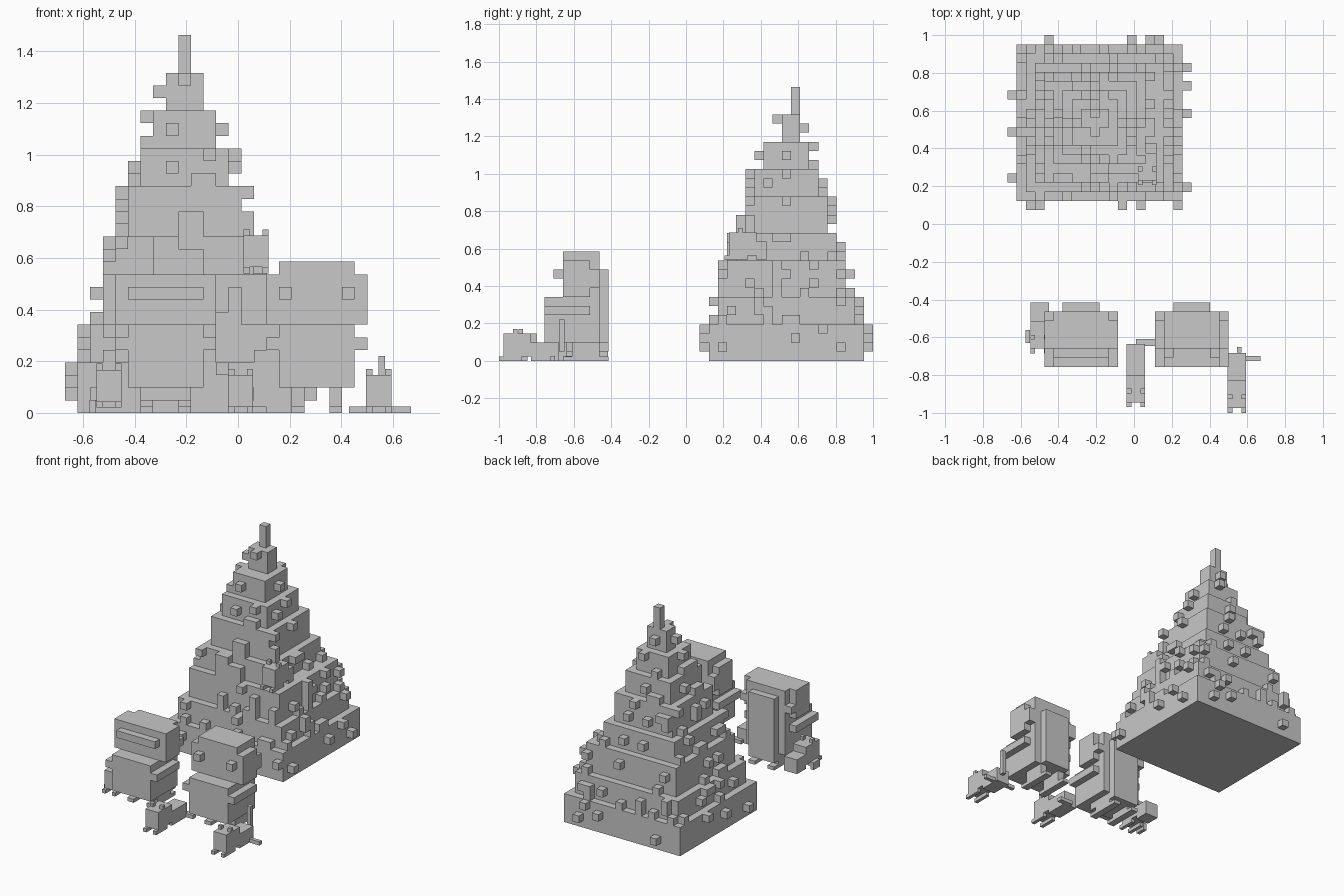
import bpy
import random

cube = bpy.data.objects.get("Cube")
if cube:
    bpy.data.objects.remove(cube, do_unlink=True)

rng = random.Random(7)
U = 2 / 41            # size of one block
X0, Y0 = -0.67, -1.0  # corner of the block grid

grey = bpy.data.materials.new("plain_grey")
grey.use_nodes = True
COLOUR = (0.58, 0.58, 0.58, 1)
grey.diffuse_color = COLOUR
grey.node_tree.nodes["Principled BSDF"].inputs["Base Color"].default_value = COLOUR

FACES = [(0, 2, 3, 1), (4, 5, 7, 6), (0, 1, 5, 4), (2, 6, 7, 3), (0, 4, 6, 2), (1, 3, 7, 5)]


def build(name, boxes):
    """One object from boxes given as x, y and z ranges in world units."""
    verts, faces = [], []
    for xr, yr, zr in boxes:
        n = len(verts)
        verts += [(x, y, z) for x in xr for y in yr for z in zr]
        faces += [[n + i for i in f] for f in FACES]
    mesh = bpy.data.meshes.new(name)
    mesh.from_pydata(verts, [], faces)
    mesh.materials.append(grey)
    obj = bpy.data.objects.new(name, mesh)
    bpy.context.collection.objects.link(obj)


def blocks(i, j, k):
    """Box from block grid ranges."""
    return ([X0 + U * a for a in i], [Y0 + U * a for a in j], [U * a for a in k])


def cell(i, j, k, h=1):
    return blocks((i, i + 1), (j, j + 1), (k, k + h))


# Tree: stepped tiers (x range, y range, z range)
TIERS = [((1, 19), (23, 40), (0, 4)), ((2, 18), (24, 39), (4, 7)),
         ((3, 17), (25, 38), (7, 11)), ((4, 15), (26, 37), (11, 14)),
         ((5, 14), (27, 36), (14, 18)), ((6, 13), (28, 35), (18, 21)),
         ((7, 12), (29, 34), (21, 24)), ((8, 11), (31, 33), (24, 27))]
build("tree_tiers", [blocks(*t) for t in TIERS])
build("tree_spike", [cell(9, 32, 27, 3)])

# Baubles around the lowest tier
baubles = []
for side, spots in (((19, None), (24, 32, 35, 37)), ((0, None), (25, 30, 34)),
                    ((None, 40), (4, 13, 15, 16)), ((None, 22), (2, 3, 12, 14, 18))):
    for n, s in enumerate(spots):
        i, j = (side[0], s) if side[1] is None else (s, side[1])
        baubles.append(cell(i, j, 1 + n % 3))

# Baubles and garland blocks scattered around the middle tiers
garland = []
for (a, b), (c, d), (lo, hi) in TIERS[1:5]:
    ring = [(i, j) for i in range(a, b) for j in (c - 1, d)]
    ring += [(i, j) for j in range(c, d) for i in (a - 1, b)]
    for i, j in ring:
        if rng.random() < 0.2:
            garland.append(cell(i, j, lo))
        for k in range(lo + 1, hi):
            if rng.random() < 0.1:
                baubles.append(cell(i, j, k))

# Baubles near the top
baubles += [cell(*p) for p in ((7, 31, 25), (9, 33, 25), (9, 30, 26), (12, 31, 22),
                               (6, 31, 23), (8, 28, 22), (10, 34, 23), (8, 34, 21),
                               (13, 31, 20), (5, 32, 19), (8, 27, 19), (11, 27, 20),
                               (9, 35, 19), (13, 29, 19))]
garland += [blocks((5, 6), (29, 31), (18, 19)), blocks((6, 7), (29, 32), (21, 22)),
            blocks((10, 12), (27, 28), (18, 19)), blocks((7, 9), (35, 36), (18, 19))]
build("tree_baubles", baubles)
build("tree_garland", garland)

# Taller lumps standing on the ledges
build("tree_lumps", [blocks((7, 11), (25, 27), (11, 13)), blocks((9, 11), (26, 27), (13, 16)),
                     cell(13, 24, 7, 3), cell(16, 24, 7, 2), cell(17, 30, 7, 2)])


# Children: mirrored about their own centre line, c blocks from the grid corner
def child(name, c, top, hat, hem):
    def span(half):
        return (c - half, c + half)

    def pair(inner, outer, j, k):
        return [blocks((c + inner, c + outer), j, k), blocks((c - outer, c - inner), j, k)]

    build(name + "_head", [blocks(span(3), (7, 11), (7, top)),
                           blocks(span(hat), (7, 10), (top - 2, top))])
    build(name + "_hair", pair(3, 4, (7, 10), (7, top - 1)) + pair(2, 3, (6, 7), (9, 10))
          + pair(3, 4, (10, 11), (8, top - 2)) + [blocks(span(2), (11, 12), (7, 10))])
    build(name + "_coat", [blocks(span(3), (5, 11), (2, 7)),
                           blocks(span(2), (11, 12), (hem, 7))])
    build(name + "_cuffs", [blocks(span(4), (5, 10), (5, 6))])
    build(name + "_legs", pair(1, 2, (8, 11), (0, 2)))
    build(name + "_shoes", pair(1, 2, (7, 12), (0, 0.5)))


child("left_child", 20, 12, 3, 2)
child("right_child", 8, 11, 4, 1)
build("right_child_hat_brim", [blocks((5, 11), (6, 7), (9, 10))])
build("right_child_skirt", [blocks((6, 10), (7, 11), (1, 2))])


# Small cats
def cat(name, x, y, z, length):
    def part(xr, yr, zr):
        return ([x + a for a in xr], [y + a for a in yr], [z + a for a in zr])

    q = U / 2
    boxes = [part((-U, U), (0, 3 * U), (q, 3 * U)), part((-U, U), (3 * U, length), (0, 2 * U))]
    for s in (-U, q):
        boxes += [part((s, s + q), (-q, 2 * U), (0, q)),
                  part((s, s + q), (U, 3 * q), (3 * U, 7 * q))]
    build(name, boxes)


cat("near_cat", 0.545, -0.975, 0, 6 * U)
build("near_cat_tail", [([0.545, 0.57], [-0.68, -0.65], [0.05, 0.22]),
                        ([0.43, 0.67], [-0.725, -0.70], [0, 0.025])])
cat("middle_cat", 0.01, -0.945, 0, 0.31)
build("middle_cat_tail", [([0.01, 0.11], [-0.645, -0.61], [0, 0.025])])
cat("far_cat", -0.50, -0.66, 0.02, 5 * U)
build("far_cat_tail", [([-0.575, -0.55], [-0.63, -0.56], [0, 0.05])])
cat("tree_cat", 0.07, 0.23, 0.54, 0.2)
